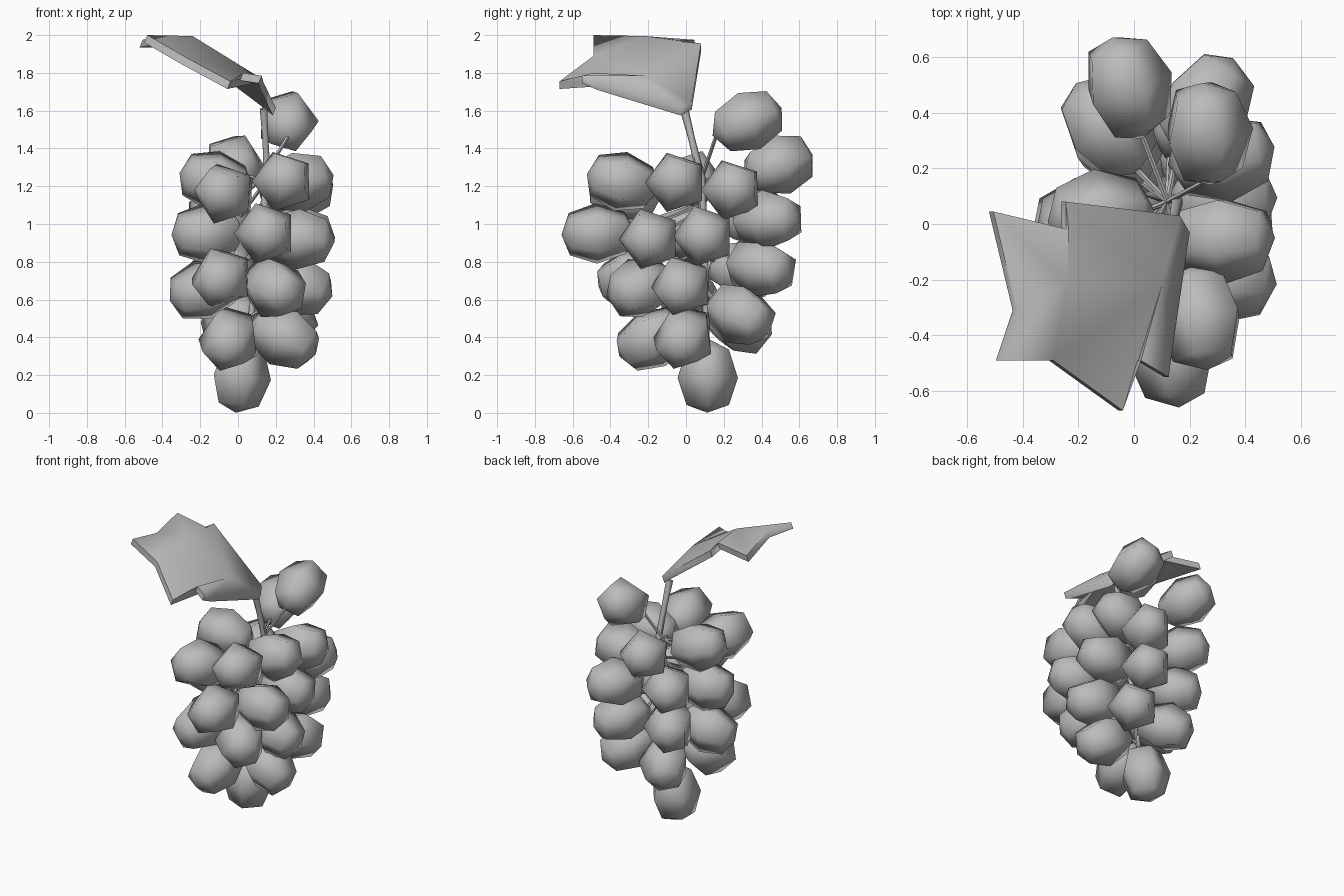
import bpy
import bmesh
from math import cos, sin, tau, radians
from mathutils import Vector, Matrix

if "Cube" in bpy.data.objects:
    bpy.data.objects.remove(bpy.data.objects["Cube"])

GREY = (0.5, 0.5, 0.5, 1)
mat = bpy.data.materials.new("soft grey")
mat.use_nodes = True
mat.diffuse_color = GREY
mat.node_tree.nodes["Principled BSDF"].inputs["Base Color"].default_value = GREY


def add_object(name, mesh):
    obj = bpy.data.objects.new(name, mesh)
    bpy.context.scene.collection.objects.link(obj)
    return obj


def finish(name, bm, sharp=180):
    bmesh.ops.recalc_face_normals(bm, faces=bm.faces)
    mesh = bpy.data.meshes.new(name)
    bm.to_mesh(mesh)
    bm.free()
    mesh.materials.append(mat)
    mesh.shade_smooth()
    mesh.set_sharp_from_angle(angle=radians(sharp))
    return mesh


def frame(direction):
    """Rotation with local z along direction and local x as upright as possible."""
    z = direction.normalized()
    up = Vector((0, 0, 1)) if abs(z.z) < 0.95 else Vector((0, 1, 0))
    x = (up - z * up.dot(z)).normalized()
    return Matrix((x, z.cross(x), z)).transposed()


def add_tube(bm, points, radii, sides=6):
    """Tapered tube with capped ends through a list of points."""
    rings = []
    for i, p in enumerate(points):
        turn = frame(points[min(i + 1, len(points) - 1)] - points[max(i - 1, 0)])
        rings.append([bm.verts.new(p + turn @ Vector((radii[i] * cos(tau * k / sides),
                                                      radii[i] * sin(tau * k / sides), 0)))
                      for k in range(sides)])
    for a, b in zip(rings, rings[1:]):
        for k in range(sides):
            n = (k + 1) % sides
            bm.faces.new((a[k], a[n], b[n], b[k]))
    bm.faces.new(rings[0])
    bm.faces.new(rings[-1])


# Grape: five-sided rounded body, shared by every berry
bm = bmesh.new()
heights = [-0.205, -0.15, 0, 0.145, 0.19]
add_tube(bm, [Vector((0, 0, h)) for h in heights], [0.002, 0.118, 0.168, 0.118, 0.002], 5)
bmesh.ops.remove_doubles(bm, verts=bm.verts, dist=0.008)
grape_mesh = finish("grape", bm)

# Grape centres with the heading, in degrees, that each one points to
GRAPES = [
    # top
    (0.26, 0.33, 1.545, 95), (-0.025, 0.495, 1.315, 107),
    # shoulder tier
    (0.32, 0.245, 1.18, 10), (0.32, -0.05, 1.22, 0), (0.24, -0.34, 1.225, -83),
    (-0.07, -0.33, 1.16, -110), (-0.125, 0.03, 1.23, 187),
    # widest tier
    (0.255, 0.435, 1.02, 58), (0.325, 0.095, 0.935, 0), (0.325, -0.19, 0.92, -8),
    (0.145, -0.47, 0.95, -85), (-0.165, 0.0, 0.95, 190), (-0.10, 0.35, 1.04, 125),
    # middle tier
    (0.23, 0.4, 0.77, 55), (0.32, -0.02, 0.67, -10), (0.19, -0.24, 0.66, -55),
    (-0.085, -0.29, 0.715, -110), (-0.182, 0.0, 0.65, 190), (-0.08, 0.30, 0.755, 125),
    # lower tier
    (0.25, 0.29, 0.52, 52), (0.25, -0.01, 0.40, -15), (-0.045, -0.19, 0.39, -102),
    (-0.03, 0.28, 0.475, 122),
]

# Grapes point outward, drooping lower down, each on a thin twig
twigs = bmesh.new()


def add_grape(number, centre, out):
    grape = add_object(f"grape_{number}", grape_mesh)
    grape.matrix_world = Matrix.Translation(centre) @ frame(out).to_4x4()
    root = Vector((0.12, 0.08, min(1.23, max(0.45, centre.z + 0.15))))
    add_tube(twigs, [root, centre - out.normalized() * 0.18], [0.01, 0.01], 5)


for i, (x, y, z, heading) in enumerate(GRAPES):
    a = radians(heading)
    droop = max(-0.6, min(0.4, (z - 0.98) * 0.9))
    add_grape(i + 1, Vector((x, y, z)), Vector((cos(a), sin(a), droop)))
add_grape(len(GRAPES) + 1, Vector((0.007, 0.115, 0.19)), Vector((-0.1, 0, -1)))
add_object("twigs", finish("twigs", twigs, 60))

# Stalk
bm = bmesh.new()
stalk = [(0.05, 0.11, 0.33), (0.1, 0.1, 0.8), (0.155, 0.08, 1.25), (0.145, 0.03, 1.45), (0.135, -0.01, 1.61)]
add_tube(bm, [Vector(p) for p in stalk], [0.015, 0.02, 0.022, 0.018, 0.023])
add_object("stalk", finish("stalk", bm, 60))

# Leaf: thick jagged outline bent over a rounded crest
OUTLINE = [(0.2, -0.03, 1.615), (0.165, 0.03, 1.645), (-0.245, 0.08, 1.955), (-0.235, -0.02, 1.97),
           (-0.505, 0.045, 1.975), (-0.42, -0.31, 1.99), (-0.48, -0.49, 2.0), (-0.29, -0.49, 1.89),
           (-0.04, -0.67, 1.755), (0.025, -0.49, 1.8), (0.125, -0.55, 1.785), (0.135, -0.47, 1.75)]
bm = bmesh.new()
rim = [bm.verts.new(p) for p in OUTLINE]
crest = bm.verts.new((-0.24, -0.22, 1.995))
fold = bm.verts.new((0.1, -0.22, 1.785))
for i in range(len(rim)):
    hub = crest if 2 <= i <= 6 else fold
    bm.faces.new((rim[i], rim[(i + 1) % len(rim)], hub))
bm.faces.new((rim[2], crest, fold))
bm.faces.new((crest, rim[7], fold))
bmesh.ops.recalc_face_normals(bm, faces=bm.faces)
lower = bmesh.ops.extrude_face_region(bm, geom=bm.faces[:], use_keep_orig=True)["geom"]
bmesh.ops.translate(bm, vec=(-0.016, 0, -0.04),
                    verts=[v for v in lower if isinstance(v, bmesh.types.BMVert)])
add_object("leaf", finish("leaf", bm, 65))
